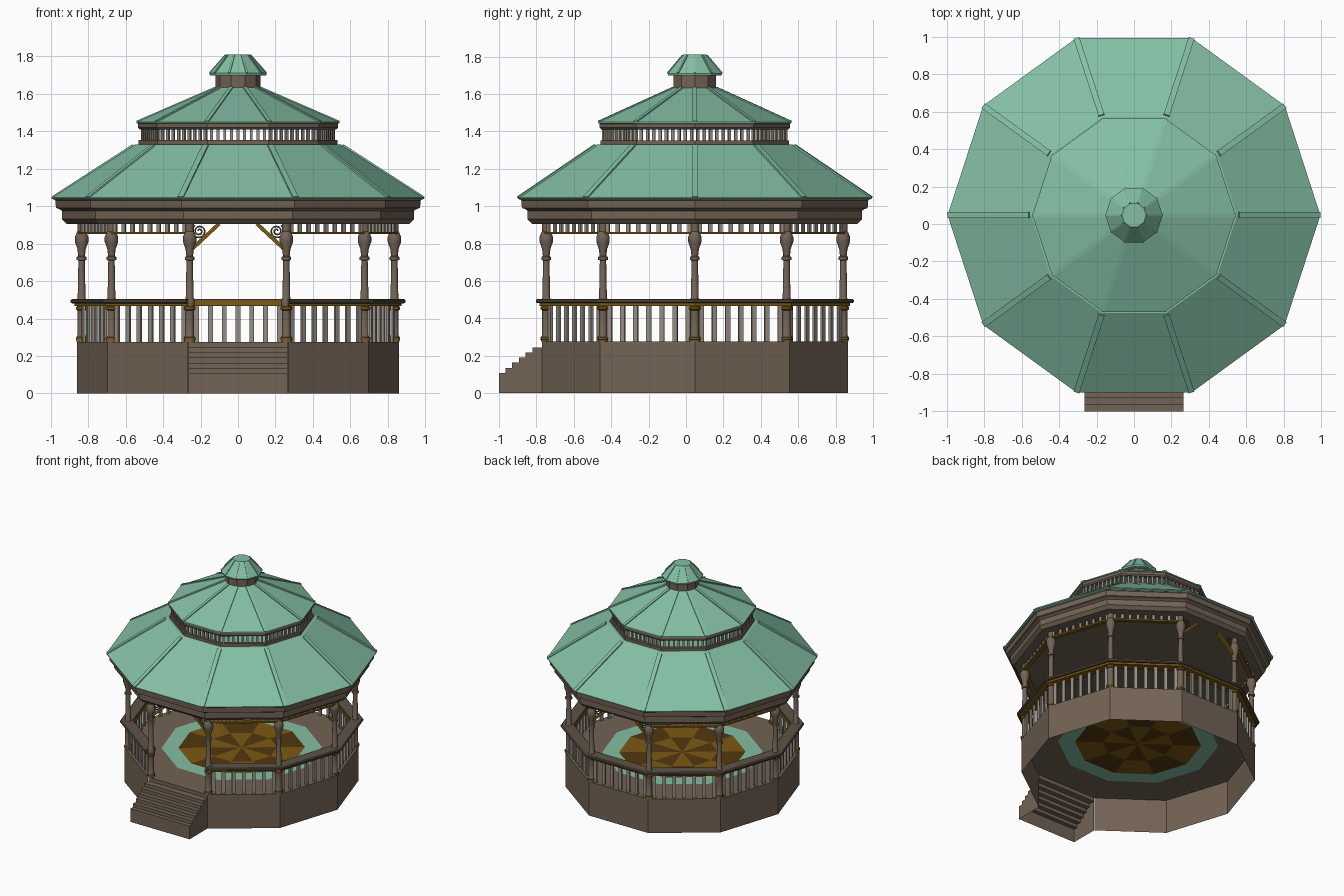
import bpy, bmesh, math
from mathutils import Vector, Matrix

if "Cube" in bpy.data.objects:
    bpy.data.objects.remove(bpy.data.objects["Cube"])

CY = 0.047          # centre of the ten-sided plan in y
N = 10
STEP = math.tau / N
APO = math.cos(STEP / 2)


def mat(name, r, g, b):
    m = bpy.data.materials.new(name)
    m.diffuse_color = (r, g, b, 1)
    m.use_nodes = True
    m.node_tree.nodes["Principled BSDF"].inputs["Base Color"].default_value = m.diffuse_color
    return m


GREEN = mat("green_roof", 0.23, 0.52, 0.37)
BROWN = mat("brown", 0.17, 0.125, 0.09)
DARK = mat("dark_brown", 0.11, 0.085, 0.065)
PALE = mat("pale_spindle", 0.30, 0.27, 0.23)
GOLD = mat("gold", 0.20, 0.10, 0.006)
UMBER = mat("umber", 0.085, 0.038, 0.005)


def finish(name, bm, *mats, smooth=False, normals=True):
    if normals:
        bmesh.ops.recalc_face_normals(bm, faces=bm.faces)
    me = bpy.data.meshes.new(name)
    bm.to_mesh(me)
    bm.free()
    for m in mats:
        me.materials.append(m)
    if smooth:
        me.shade_smooth()
        me.set_sharp_from_angle(angle=math.radians(35))
    ob = bpy.data.objects.new(name, me)
    bpy.context.collection.objects.link(ob)
    return ob


def ring(name, profile, m, bays=N, closed=False, caps=False):
    """Sweep an (r, z) profile round the ten-sided plan, starting right of the front bay."""
    bm = bmesh.new()
    cols = []
    for k in range(N):
        a = math.radians(-72) + k * STEP
        cols.append([bm.verts.new((r * math.cos(a), CY + r * math.sin(a), z)) for r, z in profile])
    n = len(profile)
    for k in range(bays):
        p, q = cols[k], cols[(k + 1) % N]
        for i in range(n if closed else n - 1):
            j = (i + 1) % n
            bm.faces.new((p[i], q[i], q[j], p[j]))
    if bays < N and closed:
        bm.faces.new(cols[0])
        bm.faces.new(cols[-1])
    if caps:
        bm.faces.new([c[0] for c in cols])
        bm.faces.new([c[-1] for c in cols])
    return finish(name, bm, m)


def box(bm, M, sx, sy, sz):
    bmesh.ops.create_cube(bm, size=1, matrix=M @ Matrix.Diagonal((sx, sy, sz, 1)))


def bay_matrix(i, apothem):
    """Frame at the middle of bay i (0 is the front): x along the side, y inward."""
    return Matrix.Translation((0, CY, 0)) @ Matrix.Rotation(i * STEP, 4, 'Z') @ Matrix.Translation((0, -apothem, 0))


def spindles(name, bays, radius, count, z0, z1, w, d, m):
    bm = bmesh.new()
    side = 2 * radius * math.sin(STEP / 2)
    for i in bays:
        for k in range(count):
            x = side * ((k + 0.5) / count - 0.5)
            box(bm, bay_matrix(i, radius * APO) @ Matrix.Translation((x, 0, (z0 + z1) / 2)), w, d, z1 - z0)
    return finish(name, bm, m)


def lathe(bm, profile, cx, cy, segs=12):
    rows = [[bm.verts.new((cx + r * math.cos(math.tau * s / segs), cy + r * math.sin(math.tau * s / segs), z))
             for s in range(segs)] for r, z in profile]
    for a, b in zip(rows, rows[1:]):
        for s in range(segs):
            t = (s + 1) % segs
            bm.faces.new((a[s], a[t], b[t], b[s]))
    bm.faces.new(rows[0][::-1])
    bm.faces.new(rows[-1])


def hips(name, r0, z0, r1, z1, w):
    """Raised strips along the corners of a roof tier."""
    bm = bmesh.new()
    d = Vector((r1 - r0, 0, z1 - z0))
    for k in range(N):
        M = (Matrix.Translation((0, CY, 0)) @ Matrix.Rotation(k * STEP, 4, 'Z')
             @ Matrix.Translation(((r0 + r1) / 2, 0, (z0 + z1) / 2))
             @ Matrix.Rotation(math.atan2(-d.z, d.x), 4, 'Y'))
        box(bm, M, d.length, w, 0.012)
    return finish(name, bm, GREEN)


# Plinth walls, open below, with the front bay left to the stairs
ring("plinth_wall", [(0.86, 0), (0.86, 0.275)], BROWN, bays=9)

# Floor with inlaid medallion
bm = bmesh.new()
radii = [0.86, 0.59, 0.465, 0.26]
rows = [[bm.verts.new((r * math.cos(k * STEP), CY + r * math.sin(k * STEP), 0.275)) for k in range(N)] for r in radii]
mid = bm.verts.new((0, CY, 0.275))
for k in range(N):
    j = (k + 1) % N
    for b in range(3):
        f = bm.faces.new((rows[b][k], rows[b][j], rows[b + 1][j], rows[b + 1][k]))
        f.material_index = (0, 1, 2 + k % 2)[b]
    bm.faces.new((rows[3][k], rows[3][j], mid)).material_index = 3 - k % 2
bmesh.ops.recalc_face_normals(bm, faces=bm.faces)
if bm.faces[:][0].normal.z < 0:
    bmesh.ops.reverse_faces(bm, faces=bm.faces)
finish("floor", bm, BROWN, GREEN, GOLD, UMBER, normals=False)

# Front stairs as a folded sheet with closed sides
bm = bmesh.new()
front = CY - 0.86 * APO
prof = [(-1, 0), (-1, 0.108)]
for i in range(5):
    y = -0.966 + i * 0.036
    prof += [(y, 0.108 + i * 0.0275), (y, 0.108 + (i + 1) * 0.0275)]
prof += [(front, 0.2455), (front, 0.275)]
L = [bm.verts.new((-0.265, y, z)) for y, z in prof]
R = [bm.verts.new((0.265, y, z)) for y, z in prof]
for i in range(len(prof) - 1):
    bm.faces.new((L[i], R[i], R[i + 1], L[i + 1]))
for s, x in ((L, -0.265), (R, 0.265)):
    bm.faces.new(s + [bm.verts.new((x, front, 0))])
finish("front_stairs", bm, BROWN)

# Turned columns with gold collars
shaft = [(0.028, 0.275), (0.028, 0.30), (0.022, 0.31), (0.022, 0.45), (0.026, 0.47), (0.026, 0.50), (0.021, 0.51),
         (0.017, 0.71), (0.026, 0.713), (0.026, 0.728), (0.018, 0.733), (0.022, 0.77), (0.036, 0.81),
         (0.036, 0.835), (0.026, 0.86), (0.022, 0.865), (0.022, 0.91)]
bm, bg = bmesh.new(), bmesh.new()
for k in range(N):
    x, y = 0.835 * math.cos(k * STEP), CY + 0.835 * math.sin(k * STEP)
    lathe(bm, shaft, x, y)
    for z in (0.292, 0.455):
        lathe(bg, [(0.022, z - 0.012), (0.031, z - 0.006), (0.031, z + 0.006), (0.022, z + 0.012)], x, y)
finish("columns", bm, BROWN, smooth=True)
finish("column_collars", bg, GOLD, smooth=True)

# Balustrade on every bay but the front
ring("handrail", [(0.80, 0.481), (0.887, 0.481), (0.894, 0.487), (0.894, 0.498), (0.887, 0.503), (0.80, 0.503)],
     DARK, bays=9, closed=True)
ring("handrail_trim", [(0.793, 0.466), (0.873, 0.466), (0.873, 0.481), (0.799, 0.481), (0.799, 0.496), (0.793, 0.496)],
     GOLD, bays=9, closed=True)
spindles("balusters", range(1, N), 0.835, 7, 0.275, 0.468, 0.026, 0.014, PALE)

# Frieze below the eaves on the side bays
side_bays = [i for i in range(N) if i not in (0, 5)]
spindles("frieze_spindles", side_bays, 0.84, 9, 0.86, 0.91, 0.022, 0.012, PALE)
bm = bmesh.new()
for i in side_bays:
    box(bm, bay_matrix(i, 0.84 * APO) @ Matrix.Translation((0, 0, 0.857)), 0.53, 0.035, 0.012)
finish("frieze_rails", bm, GOLD)

# Diagonal braces and scrolls on the front and back bays
bm = bmesh.new()
for i in (0, 5):
    for s in (-1, 1):
        base = bay_matrix(i, 0.835 * APO)
        M = base @ Matrix.Translation((s * 0.18, 0, 0.832)) @ Matrix.Rotation(s * math.radians(43), 4, 'Y')
        box(bm, M, 0.215, 0.02, 0.02)
        cu = bpy.data.curves.new("scroll", 'CURVE')
        cu.dimensions = '3D'
        cu.bevel_depth = 0.005
        cu.bevel_resolution = 1
        sp = cu.splines.new('POLY')
        sp.points.add(27)
        for n, p in enumerate(sp.points):
            r, a = 0.006 + 0.034 * n / 27, n * 0.5
            p.co = (s * (0.207 + r * math.cos(a)), 0, 0.866 + r * math.sin(a), 1)
        cu.materials.append(DARK)
        ob = bpy.data.objects.new("scroll", cu)
        ob.matrix_world = base
        bpy.context.collection.objects.link(ob)
finish("braces", bm, GOLD)

# Eaves with flat ceiling
ring("eaves_beam", [(0.915, 0.905), (0.94, 0.93), (0.94, 0.975), (0.955, 0.985), (0.972, 0.99), (0.975, 1.03),
                    (0.985, 1.038)], BROWN, caps=True)

# Lower roof
ring("lower_roof", [(0.985, 1.036), (0.995, 1.04), (0.995, 1.046), (0.55, 1.33)], GREEN, caps=True)
hips("lower_roof_hips", 0.992, 1.046, 0.56, 1.325, 0.032)

# Open clerestory
ring("clerestory_sill", [(0.50, 1.328), (0.53, 1.328), (0.53, 1.352), (0.50, 1.352)], BROWN, closed=True)
spindles("clerestory_spindles", range(N), 0.515, 9, 1.35, 1.415, 0.016, 0.012, PALE)
ring("clerestory_head", [(0.50, 1.41), (0.525, 1.41), (0.535, 1.42), (0.535, 1.442), (0.50, 1.442)], BROWN, closed=True)

# Upper roof
ring("upper_roof", [(0.535, 1.44), (0.542, 1.443), (0.542, 1.45), (0.115, 1.635)], GREEN, caps=True)
hips("upper_roof_hips", 0.54, 1.45, 0.12, 1.632, 0.022)

# Cupola
ring("cupola_drum", [(0.12, 1.63), (0.12, 1.70)], BROWN, caps=True)
ring("cupola_roof", [(0.15, 1.698), (0.153, 1.71), (0.065, 1.81)], GREEN, caps=True)
hips("cupola_hips", 0.15, 1.71, 0.066, 1.805, 0.01)
